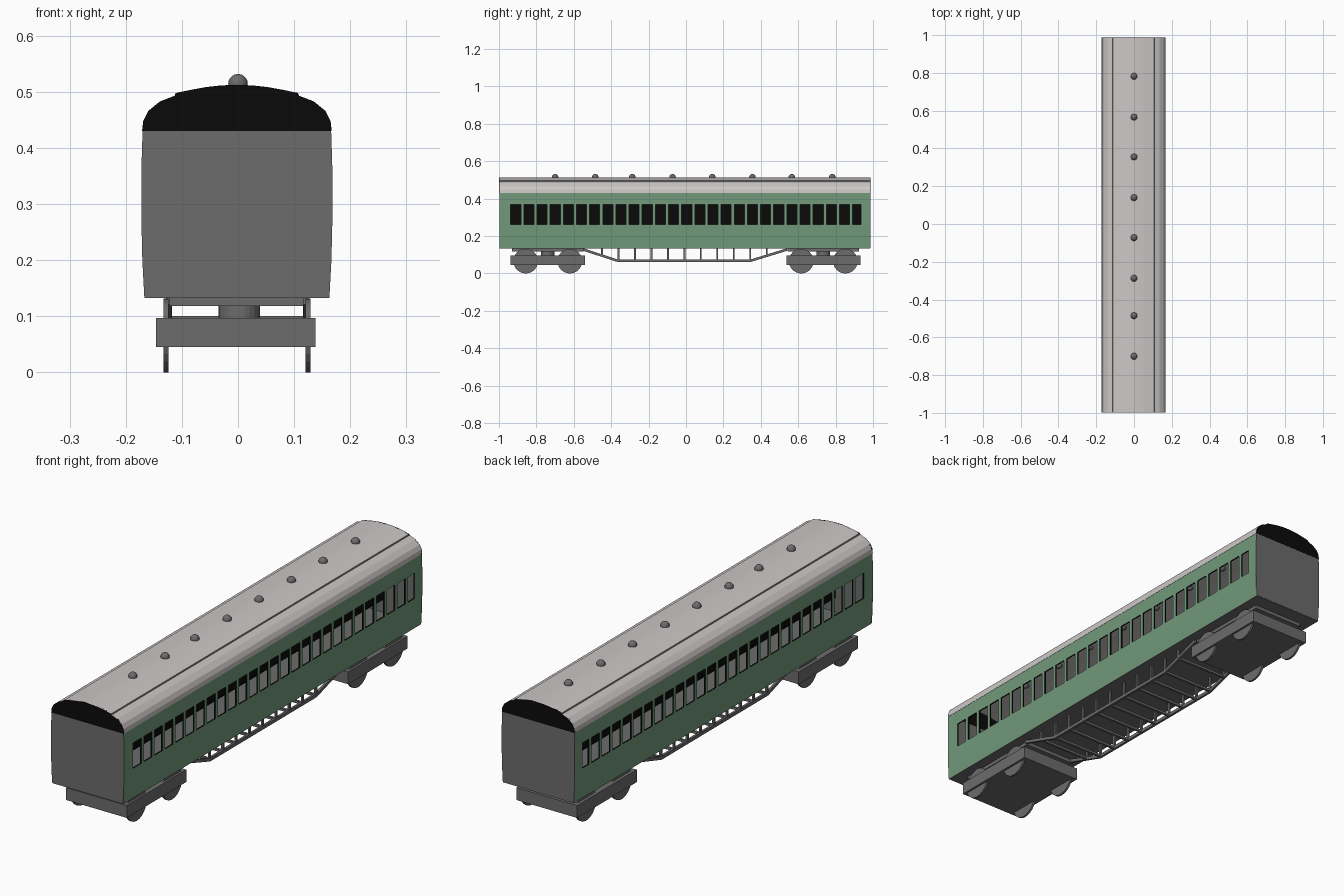
import bpy, bmesh, math
from mathutils import Vector

if "Cube" in bpy.data.objects:
    bpy.data.objects.remove(bpy.data.objects["Cube"])

def material(name, col):
    m = bpy.data.materials.new(name)
    m.diffuse_color = (*col, 1)
    m.use_nodes = True
    m.node_tree.nodes["Principled BSDF"].inputs["Base Color"].default_value = m.diffuse_color
    return m

GREEN = material("coach_green", (0.165, 0.319, 0.198))
GREY = material("mid_grey", (0.15, 0.15, 0.15))
ROOF = material("pale_roof_grey", (0.60, 0.575, 0.565))
BLACK = material("black", (0.003, 0.003, 0.003))

CX = -0.002                 # body centre line
Y0, Y1 = -0.997, 0.985      # body ends
ZB, ZR = 0.135, 0.432       # floor and eaves heights


def finish(name, bm, *mats):
    me = bpy.data.meshes.new(name)
    bm.to_mesh(me)
    bm.free()
    for m in mats:
        me.materials.append(m)
    ob = bpy.data.objects.new(name, me)
    bpy.context.collection.objects.link(ob)
    return ob


def thicken(ob, t, inner=0):
    mod = ob.modifiers.new("thickness", 'SOLIDIFY')
    mod.thickness = t
    mod.offset = -1
    mod.material_offset = inner
    mod.material_offset_rim = inner


def prism(name, pts, a, b, mat, axis='Y'):
    """Extrude a 2D outline: (x,z) along y, or (y,z) along x."""
    bm = bmesh.new()
    put = (lambda p, d: (p[0], d, p[1])) if axis == 'Y' else (lambda p, d: (d, p[0], p[1]))
    lo = [bm.verts.new(put(p, a)) for p in pts]
    hi = [bm.verts.new(put(p, b)) for p in pts]
    bm.faces.new(lo)
    bm.faces.new(hi[::-1])
    n = len(pts)
    for i in range(n):
        j = (i + 1) % n
        bm.faces.new((lo[i], hi[i], hi[j], lo[j]))
    bmesh.ops.recalc_face_normals(bm, faces=bm.faces)
    return finish(name, bm, mat)


def box(name, x0, x1, y0, y1, z0, z1, mat):
    return prism(name, [(x0, z0), (x1, z0), (x1, z1), (x0, z1)], y0, y1, mat)


def cylinder(name, r, depth, loc, mat, axis='Z', seg=24):
    bm = bmesh.new()
    bmesh.ops.create_cone(bm, cap_ends=True, segments=seg, radius1=r, radius2=r, depth=depth)
    ob = finish(name, bm, mat)
    ob.location = loc
    if axis == 'X':
        ob.rotation_euler = (0, math.pi / 2, 0)
    return ob


# Bulging side outline: half width at each height
SIDE = [(0.165, ZB), (0.1685, 0.2), (0.170, 0.262), (0.170, 0.369), (0.168, ZR)]

# Side walls with open windows
edges = [Y0]
for i in range(27):
    a = -0.937 + i * 0.0703
    edges += [a, a + (0.054 if i < 26 else 0.045)]
edges.append(Y1)
for s, label in ((1, "right"), (-1, "left")):
    bm = bmesh.new()
    grid = [[bm.verts.new((CX + s * x, y, z)) for x, z in SIDE] for y in edges]
    for i in range(len(edges) - 1):
        for k in range(len(SIDE) - 1):
            if k == 2 and i % 2 == 1:
                continue
            f = [grid[i][k], grid[i + 1][k], grid[i + 1][k + 1], grid[i][k + 1]]
            bm.faces.new(f if s > 0 else f[::-1])
    thicken(finish(label + "_side_wall", bm, GREEN, BLACK), 0.006, 1)

# End walls
wall = [(CX + x, z) for x, z in SIDE] + [(CX - x, z) for x, z in reversed(SIDE)]
prism("front_end_wall", wall, Y0 - 0.001, Y0 + 0.008, GREY)
prism("back_end_wall", wall, Y1 - 0.008, Y1 + 0.001, GREY)

# Floor and dark interior band behind the windows
box("floor", CX - 0.165, CX + 0.165, Y0, Y1, ZB - 0.002, ZB + 0.006, GREY)
box("interior_partition", CX - 0.002, CX + 0.002, Y0 + 0.008, Y1 - 0.008, 0.20, 0.40, BLACK)

# Roof skin with raised centre panel; the small step is grey
half = [(0.169, ZR - 0.002), (0.167, 0.448), (0.158, 0.466), (0.137, 0.483), (0.111, 0.493),
        (0.109, 0.498), (0.085, 0.503), (0.055, 0.5085), (0.028, 0.5115)]
arch = [(CX - x, z) for x, z in half] + [(CX, 0.5125)] + [(CX + x, z) for x, z in reversed(half)]
bm = bmesh.new()
rows = [[bm.verts.new((x, y, z)) for x, z in arch] for y in (Y0, Y1)]
for i in range(len(arch) - 1):
    f = bm.faces.new((rows[0][i], rows[0][i + 1], rows[1][i + 1], rows[1][i]))
    if abs(arch[i][0] - arch[i + 1][0]) < 0.0021 and arch[i][1] > 0.48 and arch[i + 1][1] > 0.48:
        f.material_index = 1
thicken(finish("roof", bm, ROOF, GREY), 0.004)

# Black roof end panels
prism("front_roof_end", arch, Y0 - 0.0015, Y0 + 0.006, BLACK)
prism("back_roof_end", arch, Y1 - 0.006, Y1 + 0.0015, BLACK)

# Roof vents
for i, y in enumerate((-0.70, -0.485, -0.287, -0.072, 0.14, 0.355, 0.566, 0.782)):
    bm = bmesh.new()
    bmesh.ops.create_uvsphere(bm, u_segments=16, v_segments=10, radius=0.0175)
    for f in bm.faces:
        f.smooth = True
    ob = finish("roof_vent_%d" % (i + 1), bm, GREY)
    ob.location = (0, y, 0.5145)

# Bogies: slab frame, pivot, bolster and four wheels
for label, yc in (("front", -0.739), ("back", 0.734)):
    box(label + "_bogie_frame", -0.146, 0.138, yc - 0.198, yc + 0.198, 0.045, 0.097, GREY)
    cylinder(label + "_bogie_pivot", 0.037, 0.045, (0.002, yc, 0.114), GREY)
    box(label + "_bolster", -0.122, 0.117, yc - 0.19, yc + 0.19, 0.118, ZB, GREY)
    for dy in (-0.118, 0.118):
        for x in (-0.128, 0.1245):
            cylinder(label + "_wheel", 0.066, 0.009, (x, yc + dy, 0.066), GREY, 'X')

# Truss under the floor: two side rails, posts and cross bars
def rail_z(y):
    if y < -0.365:
        return 0.068 + (-0.365 - y) / 0.185 * 0.06
    if y > 0.345:
        return 0.068 + (y - 0.345) / 0.195 * 0.06
    return 0.068

path = [-0.55, -0.365, 0.345, 0.54]
outline = [(y, rail_z(y) - 0.007) for y in path] + [(y, rail_z(y) + 0.007) for y in reversed(path)]
for x in (-0.128, 0.116):
    prism("truss_rail", outline, x, x + 0.010, GREY, 'X')
for i in range(11):
    y = -0.45 + i * 0.0882
    z = rail_z(y)
    box("truss_cross_bar", -0.12, 0.118, y - 0.005, y + 0.005, z - 0.005, z + 0.005, GREY)
    for x in (-0.127, 0.117):
        box("truss_post", x, x + 0.008, y - 0.005, y + 0.005, z, ZB, GREY)
